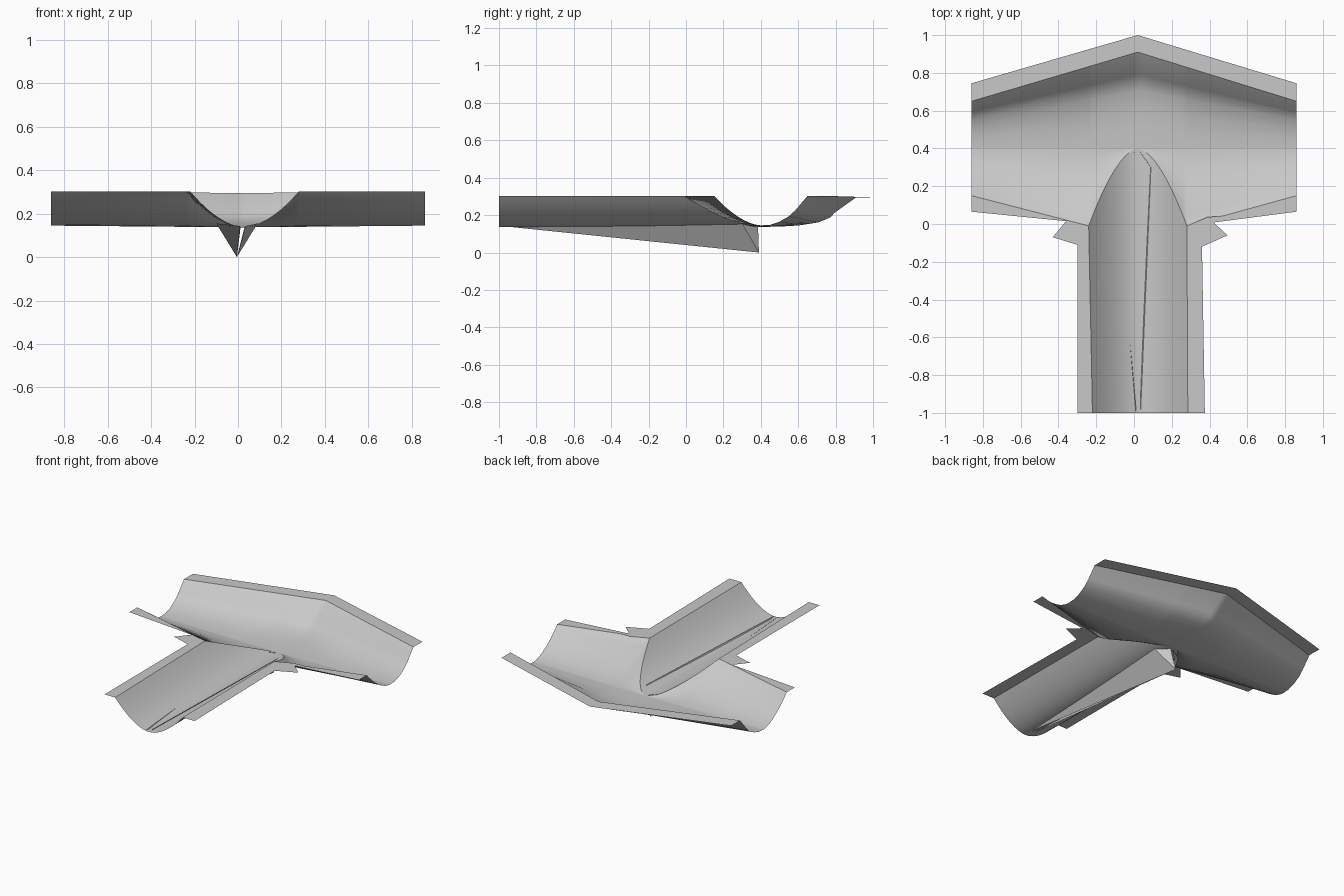
import bpy, math

if "Cube" in bpy.data.objects:
    bpy.data.objects.remove(bpy.data.objects["Cube"])

grey = bpy.data.materials.new("plain grey")
grey.use_nodes = True
COL = (0.58, 0.58, 0.58, 1)
grey.diffuse_color = COL
grey.node_tree.nodes["Principled BSDF"].inputs["Base Color"].default_value = COL

TOP, LOW, MID, HALF = 0.303, 0.137, 0.02, 0.86


def add_mesh(name, verts, faces, smooth=False):
    me = bpy.data.meshes.new(name)
    me.from_pydata(verts, [], faces)
    me.validate()
    me.materials.append(grey)
    ob = bpy.data.objects.new(name, me)
    bpy.context.collection.objects.link(ob)
    if smooth:
        bpy.ops.object.select_all(action='DESELECT')
        ob.select_set(True)
        bpy.context.view_layer.objects.active = ob
        bpy.ops.object.shade_smooth_by_angle(angle=math.radians(35))
    return ob


def add_sheet(name, columns, smooth=True):
    """Quad sheet through equally long columns of points, left to right."""
    n = len(columns[0])
    verts = [p for c in columns for p in c]
    faces = [(i * n + j, (i + 1) * n + j, (i + 1) * n + j + 1, i * n + j + 1)
             for i in range(len(columns) - 1) for j in range(n - 1)]
    return add_mesh(name, verts, faces, smooth)


def stem_z(u):
    return LOW + (TOP - LOW) * abs(u) ** 1.8


def seam_y(u):
    return 0.4 - 0.41 * abs(u) ** 1.7


def ridge(x):
    """1 at the middle of the cross channel, 0 at its ends."""
    return 1 - abs(x - MID) / (HALF + (-MID if x > MID else MID))


def floor_z(x):
    return 0.145 - 0.008 * ridge(x)


steps = [i / 12 - 1 for i in range(25)]
inner = [MID + 0.26 * u for u in steps]

# Stem channel, ending on the curved seam with the cross channel
add_sheet("stem_channel", [
    [(MID + 0.0125 + 0.2525 * u, -1, stem_z(u)), (x, seam_y(u), stem_z(u))]
    for u, x in zip(steps, inner)])

# Front wall of the cross channel, cut away at the seam
front_edges = ([(-HALF, 0.15, TOP)]
               + [(x, seam_y(u), stem_z(u)) for u, x in zip(steps, inner)]
               + [(HALF, 0.15, TOP)])
front = []
for x, ye, ze in front_edges:
    z0 = min(floor_z(x), ze)
    front.append([(x, 0.4 + (ye - 0.4) * s, z0 + (ze - z0) * s ** 1.7)
                  for s in [1 - k / 8 for k in range(9)]])
add_sheet("cross_front_wall", front)

# Rear wall: fraction of depth, height at the ends, height in the middle
RISE = [(0, 0, 0), (0.2, 0.02, 0.01), (0.4, 0.125, 0.05), (0.6, 0.31, 0.15),
        (0.73, 0.5, 0.32), (0.77, 0.57, 0.47), (1, 1, 1)]
back, lip = [], []
for x in [e[0] for e in front_edges]:
    r = ridge(x)
    yl = 0.65 + 0.26 * r
    z0, zt = floor_z(x), TOP - 0.008 * r
    back.append([(x, 0.4 + (yl - 0.4) * s, z0 + (zt - z0) * (a + (b - a) * r))
                 for s, a, b in RISE])
    lip.append([(x, yl, zt), (x, 0.745 + 0.255 * r, zt)])
add_sheet("cross_rear_wall", back)
add_sheet("rear_flange", lip[:1] + lip[13:14] + lip[-1:], False)

# Flat side flanges with the pointed corner tabs
FLANGES = {
    "right_flange": [(-0.22, -1), (-0.24, -0.01), (-HALF, 0.15), (-HALF, 0.065),
                     (-0.36, 0.015), (-0.43, -0.07), (-0.30, -0.11), (-0.30, -1)],
    "left_flange": [(0.285, -1), (0.375, -1), (0.36, -0.12), (0.495, -0.06),
                    (0.39, 0.037), (HALF, 0.065), (HALF, 0.15), (0.28, -0.01)],
}
for name, outline in FLANGES.items():
    add_mesh(name, [(x, y, TOP) for x, y in outline], [tuple(range(len(outline)))])

# Tapered keel under the stem: two thin leaves meeting at the low tip
tip = (-0.005, 0.39, 0)
for name, start, wing, root in [("right_keel", 0.01, -0.10, 0.012),
                                ("left_keel", 0.035, 0.09, 0.03)]:
    add_mesh(name, [tip, (start, -1, 0.143), (wing, 0.3, 0.155), (root, 0.385, 0.14)],
             [(0, 1, 2), (0, 2, 3)])
